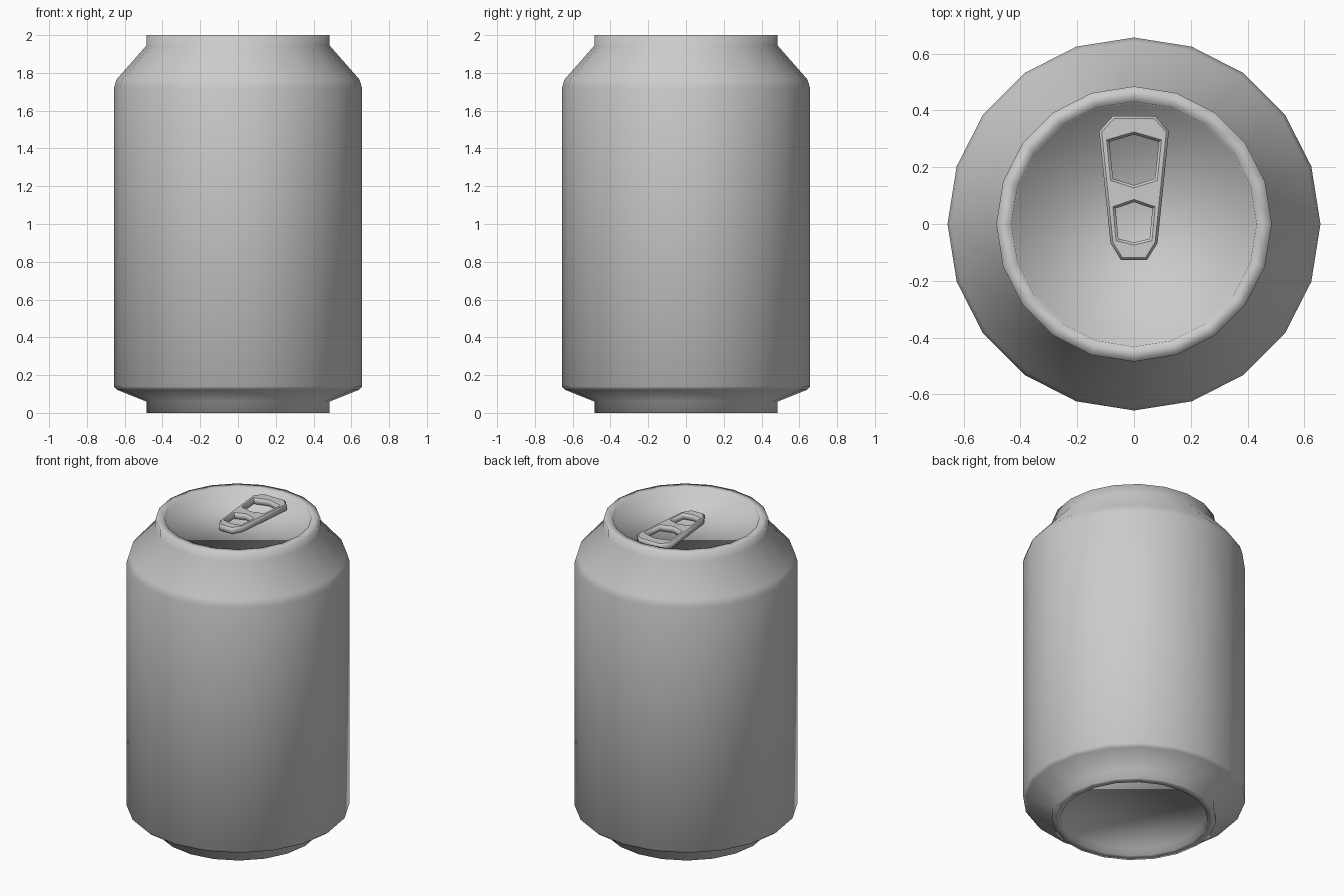
import bpy, bmesh, math

if "Cube" in bpy.data.objects:
    bpy.data.objects.remove(bpy.data.objects["Cube"])

SIDES = 20


def smooth(obj, angle):
    bpy.ops.object.select_all(action='DESELECT')
    obj.select_set(True)
    bpy.context.view_layer.objects.active = obj
    bpy.ops.object.shade_smooth_by_angle(angle=math.radians(angle))


def lathe(name, profile):
    """Revolve (radius, z) points from bottom to top, capping both ends."""
    bm = bmesh.new()
    rings = [[bm.verts.new((r * math.cos(i * math.tau / SIDES),
                            r * math.sin(i * math.tau / SIDES), z))
              for i in range(SIDES)] for r, z in profile]
    for a, b in zip(rings, rings[1:]):
        for i in range(SIDES):
            j = (i + 1) % SIDES
            bm.faces.new((a[i], a[j], b[j], b[i]))
    bm.faces.new(rings[0][::-1])
    bm.faces.new(rings[-1])
    bmesh.ops.recalc_face_normals(bm, faces=bm.faces)
    mesh = bpy.data.meshes.new(name)
    bm.to_mesh(mesh)
    bm.free()
    obj = bpy.data.objects.new(name, mesh)
    bpy.context.collection.objects.link(obj)
    return obj


def mirrored(half):
    """Complete a right-hand outline across x = 0."""
    return half + [(-x, y) for x, y in reversed(half) if x > 0]


# Can shell: recessed base, foot, body, shoulder, rim and recessed lid
can = lathe("can_body", [
    (0.425, 0.04), (0.435, 0.0), (0.485, 0.0), (0.485, 0.06),
    (0.64, 0.122), (0.657, 0.14), (0.657, 1.72), (0.643, 1.765),
    (0.485, 1.945), (0.485, 2.0), (0.432, 2.0), (0.425, 1.955)])
smooth(can, 100)

# Pull tab: tapered outline with two finger holes
outlines = [
    [(0.075, 0.38), (0.123, 0.327), (0.083, -0.067), (0.046, -0.127)],
    [(0, 0.315), (0.087, 0.29), (0.074, 0.16), (0, 0.137)],
    [(0, 0.077), (0.065, 0.055), (0.055, -0.052), (0, -0.065)]]
curve = bpy.data.curves.new("pull_tab", 'CURVE')
curve.dimensions = '2D'
curve.fill_mode = 'BOTH'
curve.extrude = 0.012
curve.bevel_depth = 0.009
curve.bevel_resolution = 0
curve.offset = -0.009
for half in outlines:
    pts = mirrored(half)
    spline = curve.splines.new('POLY')
    spline.points.add(len(pts) - 1)
    for p, (x, y) in zip(spline.points, pts):
        p.co = (x, y, 0, 1)
    spline.use_cyclic_u = True
tab = bpy.data.objects.new("pull_tab", curve)
tab.location.z = 1.974
bpy.context.collection.objects.link(tab)
bpy.ops.object.select_all(action='DESELECT')
tab.select_set(True)
bpy.context.view_layer.objects.active = tab
bpy.ops.object.convert(target='MESH')
smooth(bpy.context.view_layer.objects.active, 50)
